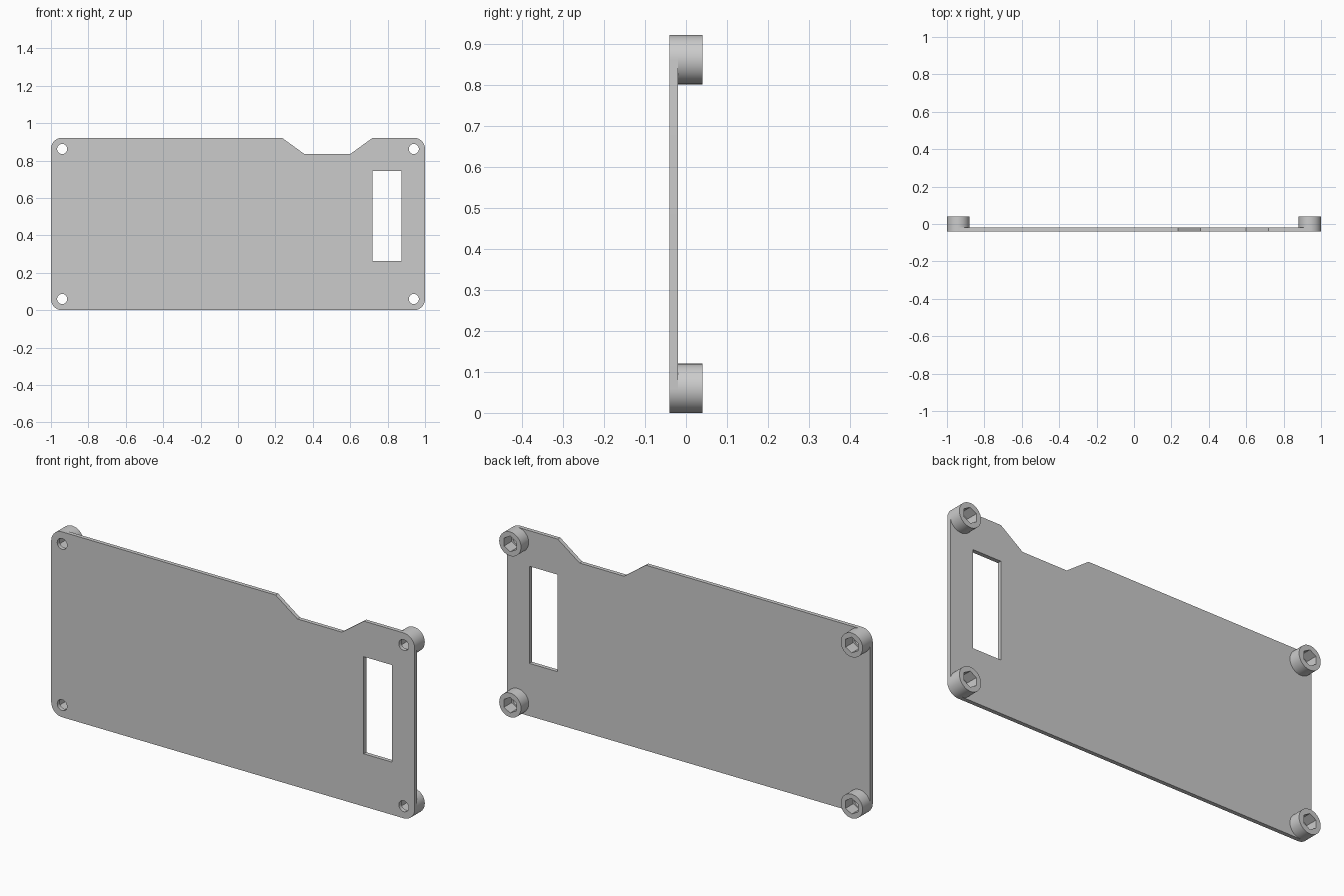
import bpy
from math import pi, cos, sin, radians

cube = bpy.data.objects.get("Cube")
if cube:
    bpy.data.objects.remove(cube, do_unlink=True)

grey = bpy.data.materials.new("plain grey")
grey.use_nodes = True
colour = (0.6, 0.6, 0.6, 1)
grey.diffuse_color = colour
grey.node_tree.nodes["Principled BSDF"].inputs["Base Color"].default_value = colour

HEIGHT = 0.922
CORNER = 0.06
HOLE = 0.027
FRONT, PLATE_BACK, BOSS_BACK = -0.04, -0.02, 0.04


def ring(x, z, radius, sides, start=0.0, sweep=2 * pi):
    return [(x + radius * cos(start + sweep * i / sides),
             z + radius * sin(start + sweep * i / sides)) for i in range(sides)]


def corner(x, z, start):
    steps = 12
    return [(x + CORNER * cos(start + pi / 2 * i / steps),
             z + CORNER * sin(start + pi / 2 * i / steps)) for i in range(steps + 1)]


def slab(name, loops, y0, y1):
    """Fill the first loop, leave the others as holes, extrude from y0 to y1."""
    curve = bpy.data.curves.new(name, "CURVE")
    curve.dimensions = "2D"
    curve.fill_mode = "BOTH"
    curve.extrude = (y1 - y0) / 2
    for loop in loops:
        spline = curve.splines.new("POLY")
        spline.points.add(len(loop) - 1)
        for point, (x, z) in zip(spline.points, loop):
            point.co = (x, z, 0, 1)
        spline.use_cyclic_u = True
    obj = bpy.data.objects.new(name, curve)
    bpy.context.collection.objects.link(obj)
    obj.rotation_euler.x = radians(90)
    obj.location.y = (y0 + y1) / 2
    bpy.ops.object.select_all(action="DESELECT")
    obj.select_set(True)
    bpy.context.view_layer.objects.active = obj
    bpy.ops.object.convert(target="MESH")
    obj = bpy.context.object
    obj.data.materials.clear()
    obj.data.materials.append(grey)
    bpy.ops.object.shade_smooth_by_angle(angle=radians(30))
    return obj


# Screw positions, one in each rounded corner
right, left = -1 + CORNER, 1 - CORNER
low, high = CORNER, HEIGHT - CORNER
screws = {"lower_right": (right, low), "lower_left": (left, low),
          "upper_right": (right, high), "upper_left": (left, high)}

# Plate with a top notch, a window and screw holes
notch = [(0.72, HEIGHT), (0.60, 0.835), (0.355, 0.835), (0.235, HEIGHT)]
outline = (corner(right, low, pi) + corner(left, low, 1.5 * pi)
           + corner(left, high, 0) + notch + corner(right, high, pi / 2))
window = [(0.72, 0.262), (0.875, 0.262), (0.875, 0.745), (0.72, 0.745)]
holes = [ring(x, z, HOLE, 32) for x, z in screws.values()]
slab("plate", [outline, window] + holes, FRONT, PLATE_BACK)

# Round bosses with hexagonal nut pockets behind the plate
for place, (x, z) in screws.items():
    slab("boss_" + place, [ring(x, z, CORNER, 48), ring(x, z, 0.039, 6, pi / 6)],
         PLATE_BACK, BOSS_BACK)
